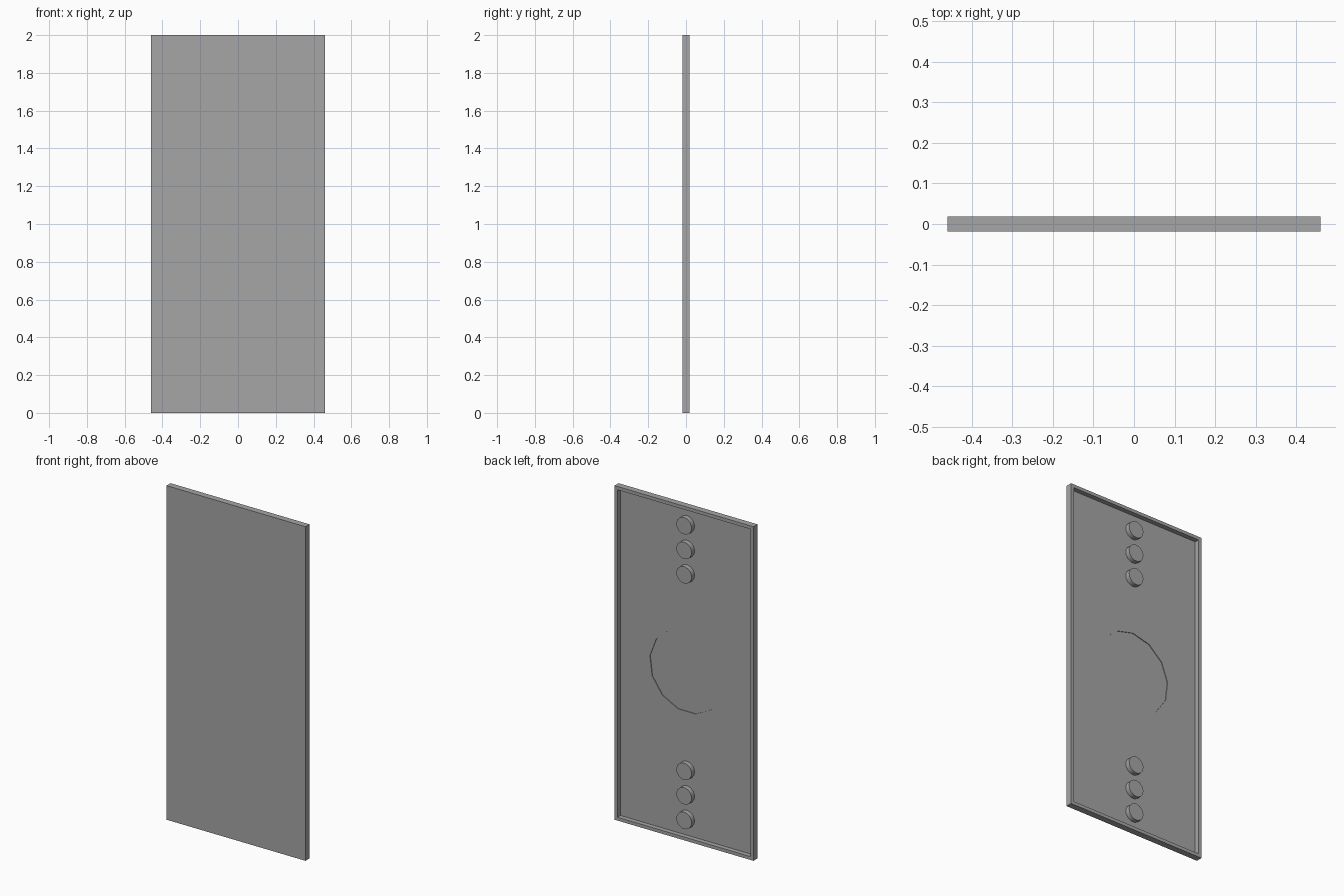
import bpy
from math import radians

WIDTH, HEIGHT, HALF_DEPTH = 0.92, 2.0, 0.019
RIM = 0.02            # width of the raised border
FLOOR_Y = -0.009      # back of the thin sheet inside the border
SIDES = 13

if "Cube" in bpy.data.objects:
    bpy.data.objects.remove(bpy.data.objects["Cube"])

grey = bpy.data.materials.new("plain_grey")
grey.use_nodes = True
colour = (0.38, 0.38, 0.38, 1)
grey.diffuse_color = colour
grey.node_tree.nodes["Principled BSDF"].inputs["Base Color"].default_value = colour


def box(name, width, height, y0, y1):
    """Upright box centred on the panel, spanning y0 to y1."""
    bpy.ops.mesh.primitive_cube_add(size=1, location=(0, (y0 + y1) / 2, HEIGHT / 2))
    ob = bpy.context.object
    ob.name = name
    ob.scale = (width, y1 - y0, height)
    bpy.ops.object.transform_apply(location=False, rotation=False)
    ob.data.materials.append(grey)
    return ob


def disc(name, radius, z, y0, y1):
    """Cylinder along y with one vertex pointing up."""
    bpy.ops.mesh.primitive_cylinder_add(
        vertices=SIDES, radius=radius, depth=y1 - y0,
        location=(0, (y0 + y1) / 2, z), rotation=(radians(90), 0, 0))
    ob = bpy.context.object
    ob.name = name
    # the primitive starts at local +y, which this rotation turns to +z
    bpy.ops.object.transform_apply(location=False, scale=False)
    ob.data.materials.append(grey)
    return ob


def cut(target, cutter):
    mod = target.modifiers.new("cut", 'BOOLEAN')
    mod.operation = 'DIFFERENCE'
    mod.solver = 'EXACT'
    mod.object = cutter
    bpy.context.view_layer.objects.active = target
    bpy.ops.object.modifier_apply(modifier=mod.name)
    bpy.data.objects.remove(cutter)


# Panel: flat front, hollow back with a border, shallow round recess
panel = box("panel", WIDTH, HEIGHT, -HALF_DEPTH, HALF_DEPTH)
cut(panel, box("hollow_cutter", WIDTH - 2 * RIM, HEIGHT - 2 * RIM, FLOOR_Y, 0.1))
cut(panel, disc("recess_cutter", 0.247, HEIGHT / 2, FLOOR_Y - 0.004, 0.1))

# Mounting studs: three near the top and three near the bottom
for i in range(3):
    offset = 0.118 + 0.147 * i
    for side, z in (("lower", offset), ("upper", HEIGHT - offset)):
        stud = disc(f"{side}_stud_{i + 1}", 0.051, z, FLOOR_Y - 0.002, HALF_DEPTH)
        bpy.ops.object.shade_smooth_by_angle(angle=radians(30))
